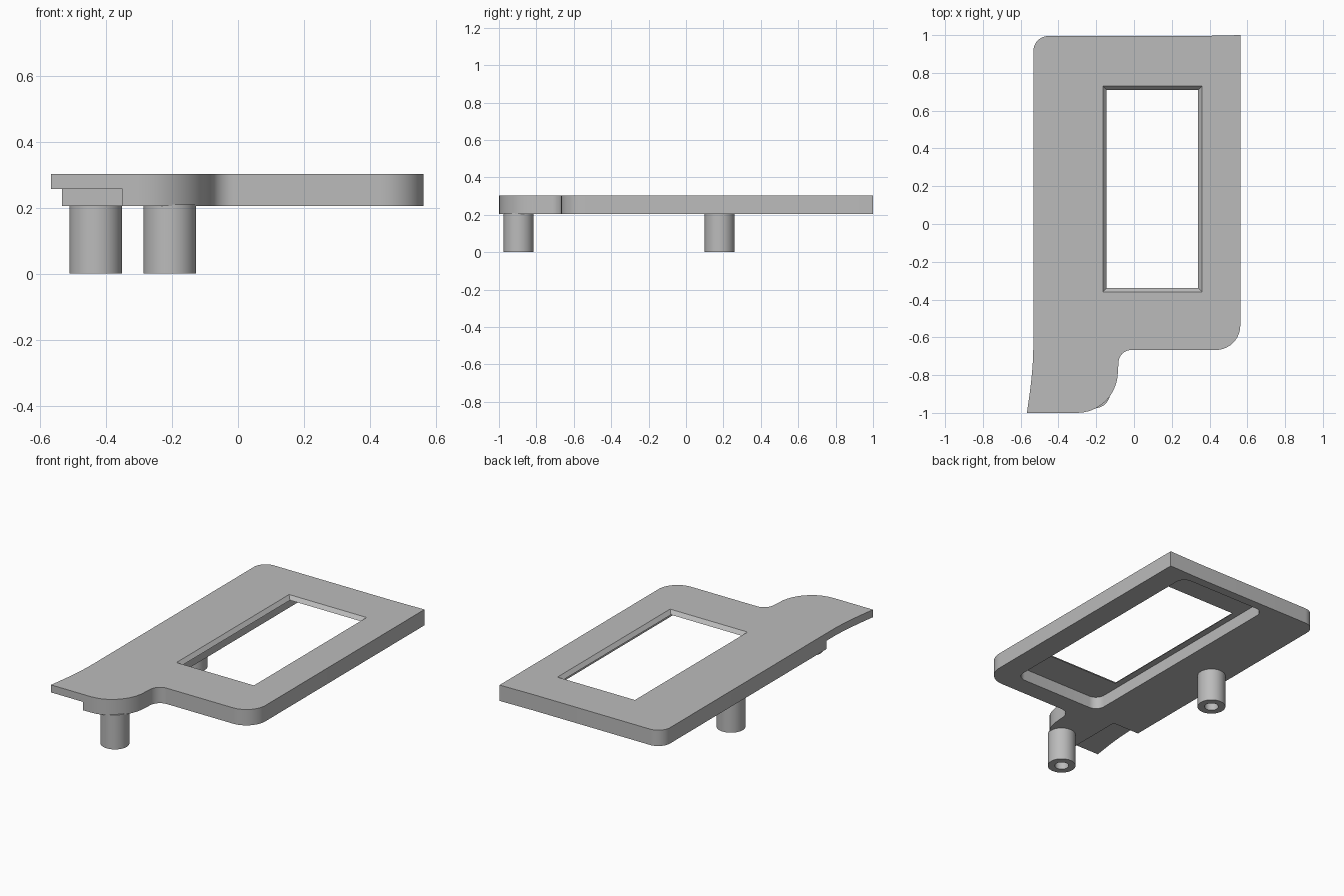
import bpy
import bmesh
from math import cos, sin, pi, radians

cube = bpy.data.objects.get("Cube")
if cube:
    bpy.data.objects.remove(cube, do_unlink=True)

grey = bpy.data.materials.new("plain_grey")
grey.use_nodes = True
COLOUR = (0.5, 0.5, 0.5, 1)
grey.diffuse_color = COLOUR
grey.node_tree.nodes["Principled BSDF"].inputs["Base Color"].default_value = COLOUR


def arc(cx, cy, rx, ry, start, end, steps=10):
    """Points on an elliptical arc, angles in degrees."""
    angles = [radians(start + (end - start) * i / steps) for i in range(steps + 1)]
    return [(cx + rx * cos(a), cy + ry * sin(a)) for a in angles]


def rounded_rect(x0, x1, y0, y1, r):
    return (arc(x1 - r, y1 - r, r, r, 0, 90) + arc(x0 + r, y1 - r, r, r, 90, 180)
            + arc(x0 + r, y0 + r, r, r, 180, 270) + arc(x1 - r, y0 + r, r, r, 270, 360))


def rect(x0, x1, y0, y1):
    return [(x0, y0), (x1, y0), (x1, y1), (x0, y1)]


def loft(name, sections):
    """Closed solid through (outline, height) sections, from bottom to top."""
    bm = bmesh.new()
    loops = [[bm.verts.new((x, y, z)) for x, y in outline] for outline, z in sections]
    n = len(loops[0])
    bm.faces.new(loops[0][::-1])
    bm.faces.new(loops[-1])
    for low, high in zip(loops, loops[1:]):
        for i in range(n):
            j = (i + 1) % n
            bm.faces.new((low[i], low[j], high[j], high[i]))
    bmesh.ops.recalc_face_normals(bm, faces=bm.faces)
    mesh = bpy.data.meshes.new(name)
    bm.to_mesh(mesh)
    bm.free()
    obj = bpy.data.objects.new(name, mesh)
    bpy.context.collection.objects.link(obj)
    obj.data.materials.append(grey)
    return obj


def cut(target, cutters):
    """Subtract the cutters, bake the result and remove them."""
    for cutter in cutters:
        cutter.hide_render = True
        mod = target.modifiers.new("cut", 'BOOLEAN')
        mod.operation = 'DIFFERENCE'
        mod.solver = 'EXACT'
        mod.object = cutter
    graph = bpy.context.evaluated_depsgraph_get()
    baked = bpy.data.meshes.new_from_object(target.evaluated_get(graph))
    target.modifiers.clear()
    target.data = baked
    for cutter in cutters:
        bpy.data.objects.remove(cutter, do_unlink=True)


def smooth(obj):
    bpy.ops.object.select_all(action='DESELECT')
    obj.select_set(True)
    bpy.context.view_layer.objects.active = obj
    bpy.ops.object.shade_smooth_by_angle(angle=radians(30))


BOTTOM, TOP, LIP, NOTCH = 0.205, 0.302, 0.28, 0.256

# Plate outline, counter-clockwise from the square back corner
flare = [(-0.567 + 0.034 * sin(t * pi / 16), -1 + 0.36 * t / 8) for t in range(9)]
outline = ([(0.563, 1.0), (0.34, 0.995)]
           + arc(-0.453, 0.915, 0.08, 0.08, 90, 180)
           + flare[::-1]
           + arc(-0.3, -0.78, 0.215, 0.22, 270, 360)
           + arc(-0.015, -0.735, 0.067, 0.068, 180, 90)
           + arc(0.433, -0.537, 0.13, 0.13, 270, 360))
plate = loft("plate", [(outline, BOTTOM), (outline, TOP)])

# Bevelled window, pocket beneath it, and relief under the flared corner
inner = rect(-0.145, 0.34, -0.34, 0.71)
outer = rect(-0.165, 0.36, -0.36, 0.73)
beyond = rect(-0.185, 0.38, -0.38, 0.75)
pocket = rounded_rect(-0.185, 0.42, -0.55, 0.94, 0.06)
relief = rect(-0.7, -0.35, -1.1, -0.6)
cut(plate, [
    loft("window_cutter", [(inner, 0.1), (inner, LIP), (outer, TOP), (beyond, 2 * TOP - LIP)]),
    loft("pocket_cutter", [(pocket, 0.1), (pocket, LIP)]),
    loft("relief_cutter", [(relief, 0.1), (relief, NOTCH)]),
])
smooth(plate)

# Hollow mounting posts
for name, x, y in (("front_post", -0.207, -0.895), ("side_post", -0.431, 0.18)):
    ring = arc(x, y, 0.08, 0.08, 0, 360, 40)[:-1]
    bore = arc(x, y, 0.04, 0.04, 0, 360, 32)[:-1]
    post = loft(name, [(ring, 0), (ring, BOTTOM + 0.005)])
    cut(post, [loft("bore_cutter", [(bore, -0.1), (bore, 0.17)])])
    smooth(post)
